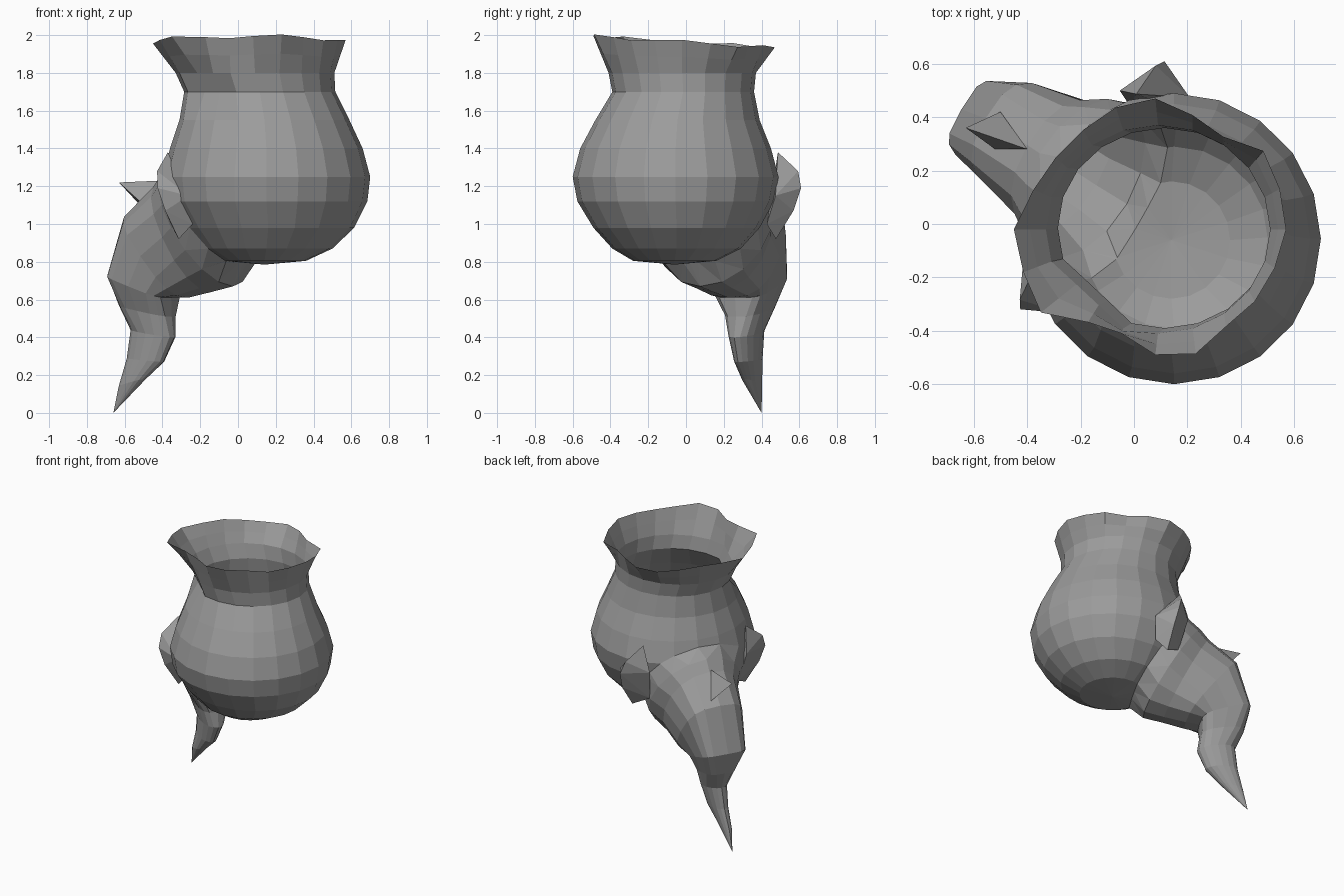
import bpy, bmesh, math
from mathutils import Vector

if "Cube" in bpy.data.objects:
    bpy.data.objects.remove(bpy.data.objects["Cube"])

SIDES = 20
OUT = Vector((-0.86, 0.5, 0))    # direction the spur leaves the body
SIDE = Vector((0.5, 0.86, 0))    # across the spur
UP = Vector((0, 0, 1))
JOIN = Vector((-.13, .13, 1.08))  # middle of the spur opening

grey = bpy.data.materials.new("dark_grey")
grey.diffuse_color = (.33, .33, .33, 1)
grey.use_nodes = True
grey.node_tree.nodes["Principled BSDF"].inputs["Base Color"].default_value = grey.diffuse_color


def finish(name, bm):
    bmesh.ops.recalc_face_normals(bm, faces=bm.faces)
    me = bpy.data.meshes.new(name)
    bm.to_mesh(me)
    bm.free()
    me.materials.append(grey)
    ob = bpy.data.objects.new(name, me)
    bpy.context.collection.objects.link(ob)
    return ob


def loft(bm, rings, tip):
    """Skin point rings, close the last one at tip, return the first ring's edges."""
    vs = [[bm.verts.new(p) for p in r] for r in rings]
    n = len(vs[0])
    for a, b in zip(vs, vs[1:]):
        for i in range(n):
            j = (i + 1) % n
            bm.faces.new((a[i], a[j], b[j], b[i]))
    t = bm.verts.new(tip)
    for i in range(n):
        bm.faces.new((vs[-1][i], vs[-1][(i + 1) % n], t))
    return [bm.edges.get((vs[0][i], vs[0][(i + 1) % n])) for i in range(n)]


def hull(name, pts):
    bm = bmesh.new()
    for p in pts:
        bm.verts.new(p)
    bmesh.ops.convex_hull(bm, input=bm.verts)
    return finish(name, bm)


# Pouch: open, wavy flared rim, neck and round belly (z, cx, cy, rx, ry)
rim_r = [.49, .49, .50, .43, .45, .49, .48, .46, .46, .48,
         .53, .52, .53, .43, .41, .47, .49, .45, .46, .47]
profile = [(1.80, .09, -.02, .42, .39), (1.70, .115, -.015, .40, .375),
           (1.55, .14, -.045, .45, .435), (1.40, .15, -.055, .51, .505),
           (1.25, .15, -.055, .55, .545), (1.12, .15, -.055, .535, .52),
           (.98, .16, -.05, .455, .44), (.87, .15, -.05, .35, .34),
           (.805, .14, -.06, .22, .22)]
angles = [2 * math.pi * i / SIDES for i in range(SIDES)]
rim = [Vector((.08 + r * math.cos(a), -.02 + r * math.sin(a),
               1.965 - .03 * math.sin(a) + .01 * math.cos(5 * a)))
       for r, a in zip(rim_r, angles)]
rings = []
for z, cx, cy, rx, ry in profile:
    ring = []
    for i, a in enumerate(angles):
        k = .9 if z > 1.6 and i in (12, 13) else 1   # dent in the neck
        ring.append(Vector((cx + k * rx * math.cos(a), cy + k * ry * math.sin(a), z)))
    rings.append(ring)
# ring between rim and neck keeps the waves of the rim, softened
mid = [p.lerp(q, .5) for p, q in zip(rim, rings[0])]
bm = bmesh.new()
loft(bm, [rim, mid] + rings, (.14, -.06, .785))
# open the belly where the spur joins
cut = bmesh.ops.bisect_plane(bm, geom=bm.verts[:] + bm.edges[:] + bm.faces[:],
                             plane_co=JOIN, plane_no=OUT * .83 - UP * .56,
                             clear_outer=True)["geom_cut"]
mouth = [e for e in cut if isinstance(e, bmesh.types.BMEdge) and e.is_boundary]

# Spur: hooked tube (centre, half width, half height along OUT and UP, squareness power)
spur = [((-.19, .17, .98), .33, .19, .31, 1),
        ((-.27, .22, .93), .265, .15, .29, .9),
        ((-.41, .31, .83), .215, .17, .22, .7),
        ((-.50, .345, .67), .165, .17, .06, .5),
        ((-.48, .34, .54), .11, .15, .03, .7),
        ((-.45, .32, .42), .08, .13, .02, 1),
        ((-.49, .33, .28), .06, .11, .01, 1),
        ((-.56, .35, .16), .04, .08, -.02, 1)]
rings = []
for c, w, vo, vz, power in spur:
    ring = []
    for i in range(16):
        a = 2 * math.pi * i / 16
        cs, sn = (math.copysign(abs(t) ** power, t) for t in (math.cos(a), math.sin(a)))
        ring.append(Vector(c) + SIDE * w * cs + (OUT * vo + UP * vz) * sn)
    rings.append(ring)
start = loft(bm, rings, (-.66, .4, 0))
bmesh.ops.bridge_loops(bm, edges=mouth + start)
finish("pouch_and_spur", bm)

# Faceted lobes mirrored either side of the join (out, side, height)
lobe = [(.03, .54, 1.19), (.05, .51, 1.28), (0, .51, 1.07), (-.03, .42, .92),
        (.06, .38, 1.38), (-.12, .47, 1.15), (-.11, .41, 1.0), (.12, .36, 1.2), (.06, .33, .98)]
for name, s in (("back_lobe", 1), ("left_lobe", -1)):
    hull(name, [Vector((JOIN.x, JOIN.y, z)) + OUT * o + SIDE * u * s for o, u, z in lobe])

# Thorn on top of the spur
hull("spur_thorn", [(-.63, .36, 1.22), (-.40, .28, 1.23), (-.52, .28, 1.12), (-.50, .42, 1.08)])
